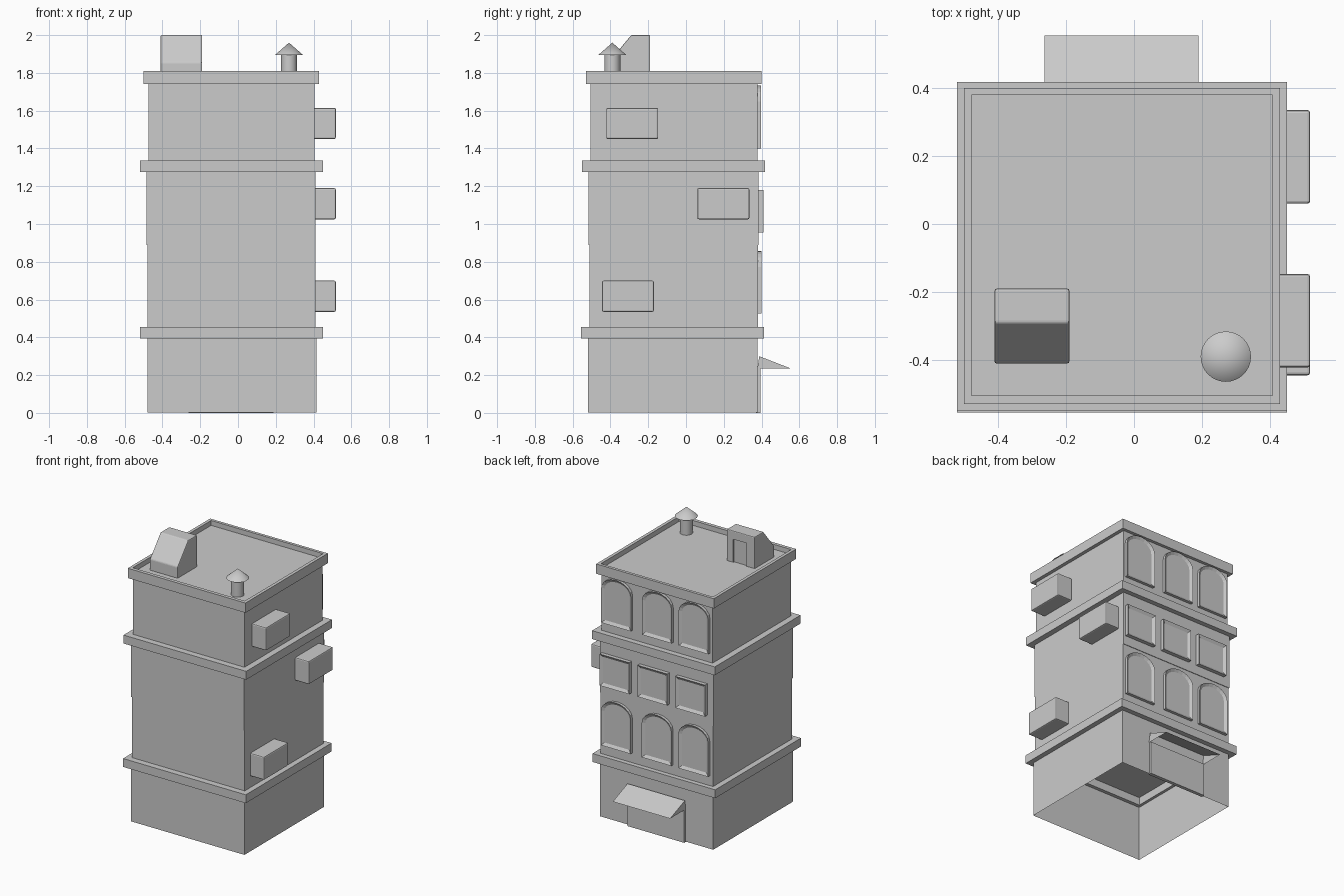
import bpy, bmesh, math

if "Cube" in bpy.data.objects:
    bpy.data.objects.remove(bpy.data.objects["Cube"])


def finish(name, bm):
    bmesh.ops.recalc_face_normals(bm, faces=bm.faces)
    me = bpy.data.meshes.new(name)
    bm.to_mesh(me)
    bm.free()
    ob = bpy.data.objects.new(name, me)
    bpy.context.collection.objects.link(ob)
    return ob


def prism(name, pts, offset, bevel=0.0):
    """Extrude a closed planar outline (3D points) by an offset vector."""
    bm = bmesh.new()
    f = bm.faces.new([bm.verts.new(p) for p in pts])
    r = bmesh.ops.extrude_face_region(bm, geom=[f], use_keep_orig=True)
    vs = [v for v in r["geom"] if isinstance(v, bmesh.types.BMVert)]
    bmesh.ops.translate(bm, verts=vs, vec=offset)
    ob = finish(name, bm)
    if bevel:
        m = ob.modifiers.new("bevel", "BEVEL")
        m.width, m.segments = bevel, 2
    return ob


def rect(x, y, z):
    return [(x[0], y[0], z), (x[1], y[0], z), (x[1], y[1], z), (x[0], y[1], z)]


def box(name, x, y, z, bevel=0.0):
    return prism(name, rect(x, y, z[0]), (0, 0, z[1] - z[0]), bevel)


def rings(name, loops, cap_last=False, closed=False):
    """Bridge a series of rectangles (x, y, z) into a shell."""
    bm = bmesh.new()
    L = [[bm.verts.new(p) for p in rect(*l)] for l in loops]
    pairs = list(zip(L, L[1:])) + ([(L[-1], L[0])] if closed else [])
    for a, b in pairs:
        for i in range(4):
            j = (i + 1) % 4
            bm.faces.new((a[i], a[j], b[j], b[i]))
    if cap_last:
        bm.faces.new(L[-1])
    return finish(name, bm)


def band(name, x, y, z, inset):
    xi, yi = (x[0] + inset, x[1] - inset), (y[0] + inset, y[1] - inset)
    rings(name, [(x, y, z[0]), (x, y, z[1]), (xi, yi, z[1]), (xi, yi, z[0])], closed=True)


# Storeys: the ground floor is open underneath
gx, gy = (-0.48, 0.415), (-0.52, 0.378)
rings("ground_floor_walls", [(gx, gy, 0.003), (gx, gy, 0.40)])
box("second_floor", (-0.48, 0.41), (-0.51, 0.38), (0.45, 0.89))
box("third_floor", (-0.485, 0.41), (-0.515, 0.384), (0.89, 1.28))
box("top_floor", (-0.475, 0.405), (-0.505, 0.378), (1.33, 1.745))

# Ledges between storeys
band("lower_ledge", (-0.52, 0.45), (-0.555, 0.413), (0.395, 0.455), 0.06)
band("upper_ledge", (-0.52, 0.45), (-0.55, 0.418), (1.275, 1.335), 0.06)

# Roof slab with a raised rim
px, py = (-0.50, 0.43), (-0.53, 0.40)
ix, iy = (-0.478, 0.407), (-0.505, 0.379)
rings("roof_parapet", [(px, py, 1.74), (px, py, 1.81), (ix, iy, 1.81), (ix, iy, 1.775)], cap_last=True)
band("parapet_underside", px, py, (1.74, 1.75), 0.04)

# Roof access hut with sloped front and recessed door
profile = [(-0.41, 1.77), (-0.19, 1.77), (-0.19, 2.0), (-0.29, 2.0), (-0.41, 1.855)]
hut = prism("roof_hut", [(-0.41, y, z) for y, z in profile], (0.22, 0, 0), 0.006)
cut = box("hut_door_cutter", (-0.345, -0.24), (-0.20, -0.15), (1.70, 1.94))
cut.hide_render = True
cut.display_type = "WIRE"
m = hut.modifiers.new("door", "BOOLEAN")
m.object, m.operation, m.solver = cut, "DIFFERENCE", "EXACT"

# Roof vent: pipe and conical cap
bpy.ops.mesh.primitive_cylinder_add(vertices=32, radius=0.042, depth=0.13, location=(0.27, -0.39, 1.835))
bpy.context.object.name = "vent_pipe"
bpy.ops.object.shade_smooth_by_angle()
bpy.ops.mesh.primitive_cone_add(vertices=32, radius1=0.074, radius2=0, depth=0.065, location=(0.27, -0.39, 1.9275))
bpy.context.object.name = "vent_cap"
bpy.ops.object.shade_smooth_by_angle()

# Air conditioners on the right wall
for i, (y0, z0) in enumerate([(-0.445, 0.535), (0.06, 1.025), (-0.422, 1.45)]):
    box(f"air_conditioner_{i + 1}", (0.40, 0.518), (y0, y0 + 0.275), (z0, z0 + 0.165), 0.008)


def window(name, cx, z0, z1, wall, out, arch):
    """Framed window on the back wall with a recessed pane."""
    w = 0.117
    pts = [(cx - w, z0), (cx + w, z0)]
    if arch:
        n = 10
        zs = z1 - arch
        pts += [(cx + w * math.cos(math.pi * k / n), zs + arch * math.sin(math.pi * k / n))
                for k in range(n + 1)]
    else:
        pts += [(cx + w, z1), (cx - w, z1)]
    bm = bmesh.new()
    back = [bm.verts.new((x, wall, z)) for x, z in pts]
    front = [bm.verts.new((x, out, z)) for x, z in pts]
    for i in range(len(pts)):
        j = (i + 1) % len(pts)
        bm.faces.new((back[i], back[j], front[j], front[i]))
    f = bm.faces.new(front)
    bmesh.ops.recalc_face_normals(bm, faces=bm.faces)
    if f.normal.y < 0:
        bmesh.ops.reverse_faces(bm, faces=bm.faces)
    bmesh.ops.inset_region(bm, faces=[f], thickness=0.02, use_even_offset=True)
    bmesh.ops.translate(bm, verts=f.verts, vec=(0, -0.012, 0))
    me = bpy.data.meshes.new(name)
    bm.to_mesh(me)
    bm.free()
    bpy.context.collection.objects.link(bpy.data.objects.new(name, me))


# Three rows of three windows
for i, cx in enumerate((-0.337, -0.047, 0.275)):
    window(f"second_floor_window_{i + 1}", cx, 0.525, 0.858, 0.375, 0.40, 0.085)
    window(f"top_floor_window_{i + 1}", cx, 1.40, 1.733, 0.373, 0.398, 0.085)
for i, cx in enumerate((-0.32, -0.022, 0.278)):
    window(f"third_floor_window_{i + 1}", cx, 0.955, 1.18, 0.38, 0.411, 0)

# Entrance panel and awning (open underneath)
box("entrance_door", (-0.262, 0.188), (0.37, 0.394), (0, 0.235))
bm = bmesh.new()
a, b = [[bm.verts.new((x, y, z)) for y, z in ((0.378, 0.235), (0.388, 0.30), (0.555, 0.235))]
        for x in (-0.263, 0.19)]
bm.faces.new(a)
bm.faces.new(b)
bm.faces.new((a[1], a[2], b[2], b[1]))
bm.faces.new((a[0], a[1], b[1], b[0]))
finish("awning", bm)
